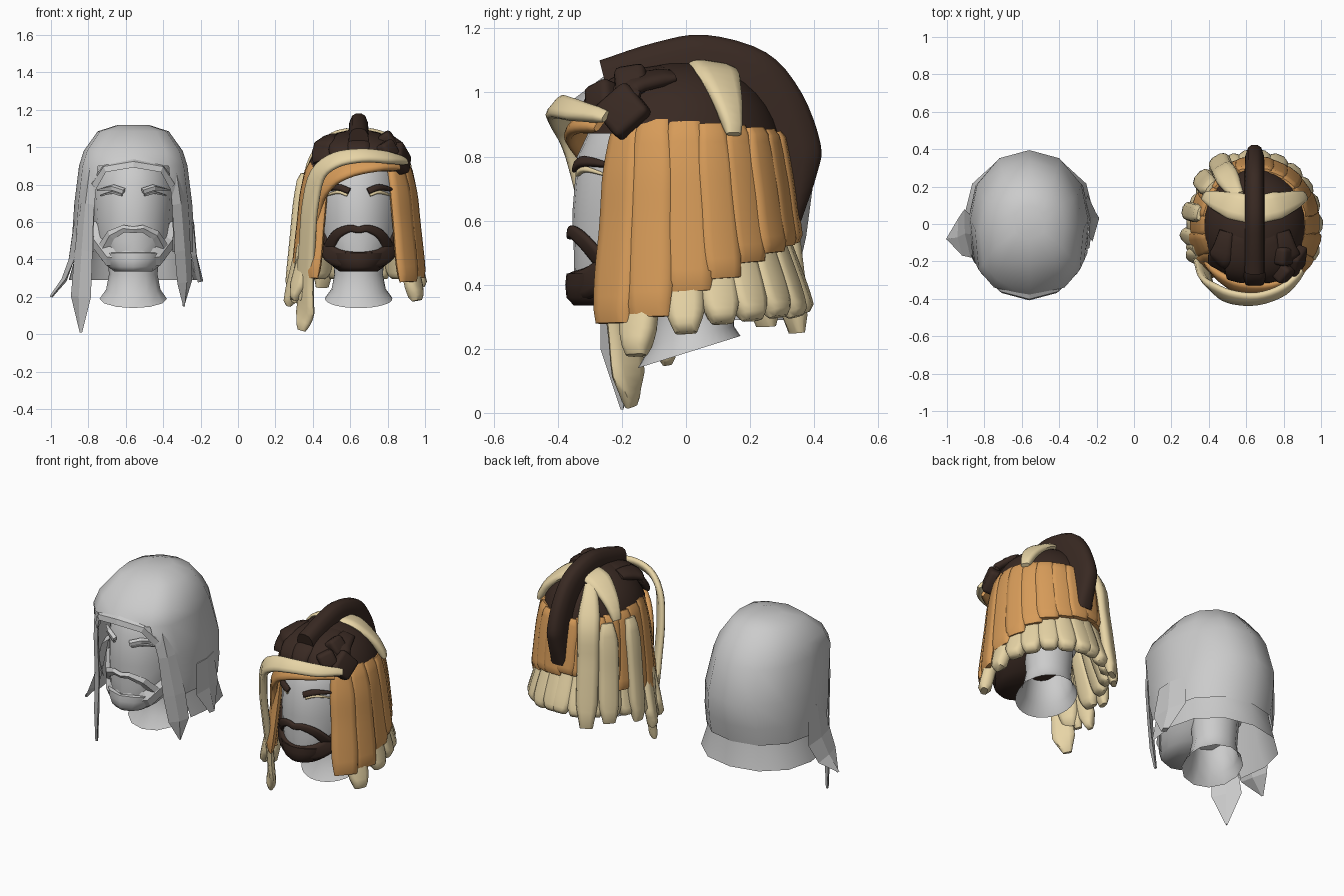
import bpy, math
from mathutils import Vector as V

if "Cube" in bpy.data.objects:
    bpy.data.objects.remove(bpy.data.objects["Cube"])

RX, LX = 0.645, -0.56          # centre lines of the two heads


def material(name, rgb):
    m = bpy.data.materials.new(name)
    m.diffuse_color = (*rgb, 1)
    m.use_nodes = True
    m.node_tree.nodes["Principled BSDF"].inputs["Base Color"].default_value = m.diffuse_color
    return m


BROWN = material("dark_brown", (0.04, 0.022, 0.016))
ORANGE = material("orange", (0.68, 0.33, 0.10))
CREAM = material("cream", (0.80, 0.66, 0.38))


def mesh(name, verts, faces, mat=None, smooth=True):
    me = bpy.data.meshes.new(name)
    me.from_pydata([tuple(v) for v in verts], [], faces)
    if smooth:
        me.shade_smooth()
        me.set_sharp_from_angle(angle=0.9)
    if mat:
        me.materials.append(mat)
    ob = bpy.data.objects.new(name, me)
    bpy.context.collection.objects.link(ob)
    return ob


def loft(name, rings, mat=None, smooth=True, caps=True):
    n = len(rings[0])
    verts = [p for r in rings for p in r]
    faces = [(i*n+j, i*n+(j+1) % n, (i+1)*n+(j+1) % n, (i+1)*n+j)
             for i in range(len(rings)-1) for j in range(n)]
    if caps:
        faces += [tuple(range(n))[::-1], tuple(range(len(verts)-n, len(verts)))]
    return mesh(name, verts, faces, mat, smooth)


def lerp(vals, u):
    k = min(int(u), len(vals)-2)
    return vals[k] + (vals[k+1]-vals[k])*(u-k)


def curve(pts, u):
    k = min(int(u), len(pts)-2)
    t = u-k
    b, c = pts[k], pts[k+1]
    a = pts[k-1] if k else b*2-c
    d = pts[k+2] if k+2 < len(pts) else c*2-b
    return 0.5*(b*2 + (c-a)*t + (a*2-b*5+c*4-d)*t*t + (b*3-a-c*3+d)*t**3)


def strand(name, pts, widths, thick, mat=None, cx=RX, n=10, sub=4, smooth=True, cz=0.62):
    """Flattened lock swept along points, its broad side facing away from the head."""
    pts = [V(p) for p in pts]
    c = V((cx, 0, cz))
    m = (len(pts)-1)*sub
    path = [curve(pts, i/sub) for i in range(m+1)]
    rings = []
    for i, p in enumerate(path):
        t = (path[min(i+1, m)]-path[max(i-1, 0)]).normalized()
        o = p-c
        o = (o-t*o.dot(t)).normalized()
        s = t.cross(o)
        w = lerp(widths, i/m*(len(widths)-1))/2
        h = thick/2*min(1, w*2/thick+0.2)
        if smooth and i in (0, m):
            h *= 0.5
        ring = []
        for j in range(n):
            a = 2*math.pi*j/n
            ca, sa = math.cos(a), math.sin(a)
            ring.append(p + s*w*math.copysign(abs(ca)**0.6, ca) + o*h*math.copysign(abs(sa)**0.7, sa))
        rings.append(ring)
    return loft(name, rings, mat, smooth)


# Head shape: height, centre y, half width, half depth
HEAD = [(0.34, -0.22, 0.09, 0.12), (0.40, -0.16, 0.16, 0.19), (0.50, -0.09, 0.205, 0.26),
        (0.62, -0.05, 0.22, 0.305), (0.80, -0.03, 0.23, 0.31), (0.95, -0.01, 0.20, 0.26),
        (1.03, 0.0, 0.11, 0.15), (1.05, 0.0, 0.02, 0.03)]


def oval(cx, z, cy, rx, ry, n, tilt=0.0):
    return [V((cx+rx*math.sin(2*math.pi*j/n), cy-ry*math.cos(2*math.pi*j/n),
               z-tilt*math.cos(2*math.pi*j/n))) for j in range(n)]


def face(cx, x, z, off=0.0):
    for a, b in zip(HEAD, HEAD[1:]):
        if z <= b[0]:
            t = max(0, (z-a[0])/(b[0]-a[0]))
            cy, rx, ry = [a[k]+(b[k]-a[k])*t for k in (1, 2, 3)]
            return (cx+x, cy-(ry+off)*math.sqrt(max(0.03, 1-(x/(rx+0.01))**2)), z)


# Heads, necks, brows and beards
for side, cx, n, sm in (("right", RX, 32, True), ("left", LX, 12, False)):
    loft(side+"_head", [oval(cx, *r, n) for r in HEAD])
    loft(side+"_neck", [oval(cx, 0.19, 0.01, 0.18, 0.16, n, 0.05), oval(cx, 0.24, 0.02, 0.145, 0.13, n, 0.03),
                        oval(cx, 0.32, 0.03, 0.13, 0.12, n), oval(cx, 0.46, 0.03, 0.14, 0.13, n)], caps=False)
    k, sub = (10, 4) if sm else (4, 1)
    mat, mat2 = (BROWN, CREAM) if sm else (None, None)
    kw = dict(cx=cx, n=k, sub=sub, smooth=sm)
    # beard: jaw cover plus a band up each cheek
    loft(side+"_beard_chin", [oval(cx, .335, -.23, .10, .12, n), oval(cx, .36, -.205, .135, .168, n),
                              oval(cx, .40, -.17, .17, .207, n), oval(cx, .435, -.145, .19, .228, n),
                              oval(cx, .44, -.14, .16, .19, n)], mat)
    jaw = [(-.21, .60), (-.195, .50), (-.13, .415), (0, .395), (.13, .415), (.195, .50), (.21, .60)]
    strand(side+"_beard", [face(cx, x, z, .002) for x, z in jaw],
           [.03, .09, .10, .09, .10, .09, .03], 0.04, mat, cz=.45, **kw)
    lip = [(-.165, .45), (-.12, .53), (-.05, .565), (0, .558), (.05, .565), (.12, .53), (.165, .45)]
    strand(side+"_moustache", [face(cx, x, z, .008) for x, z in lip],
           [.07, .055, .04, .035, .04, .055, .07], 0.025, mat, cz=.53, **kw)
    for s in (-1, 1):
        strand(side+"_brow", [face(cx, s*x, z, .012) for x, z in ((.05, .765), (.11, .785), (.19, .77))],
               [.035, .035, .012], 0.025, mat, **kw)
        strand(side+"_lower_brow", [face(cx, s*x, z, .006) for x, z in ((.06, .745), (.11, .76), (.175, .742))],
               [.018, .018, .008], 0.018, mat2, **kw)

# Right head: dark cap
dome = []
for i in range(9):
    e = math.radians(14+i*9.4)
    dome.append(oval(RX, 0.80+0.295*math.sin(e), -0.015, 0.288*math.cos(e)**.9, 0.315*math.cos(e)**.9, 32))
loft("dark_cap", dome, BROWN)
# Broad front sections of the cap
for x in (-.2, -.1, 0, .1, .2):
    d = math.sqrt(1-(x/.29)**2)
    strand("cap_section", [(RX+x, -.32*d, .90+.03*d), (RX+x*.97, -.27*d, .93+.07*d), (RX+x*.9, -.17, .97+.075*d),
                           (RX+x*.75, -.04, 1.01+.06*d)], [.10, .13, .13, .08], 0.045, BROWN)

# Crest along the middle
outer = [(-.27, 1.10), (-.1, 1.155), (.06, 1.18), (.25, 1.125), (.36, 1.0), (.42, .84), (.41, .75), (.36, .6)]
inner = [(-.25, 1.02), (-.1, 1.04), (.04, 1.06), (.15, 1.02), (.22, .95), (.27, .84), (.29, .75), (.32, .6)]
rings = []
for i in range(29):
    o = curve([V((0, *p)) for p in outer], i/4)
    q = curve([V((0, *p)) for p in inner], i/4)
    rings.append([(q+(o-q)*f)+V((RX+w, 0, 0)) for f, w in
                  ((0, -.055), (.6, -.05), (.9, -.035), (1, -.015), (1, .015), (.9, .035), (.6, .05), (0, .055))])
loft("crest", rings, BROWN)


# Curtain of locks around the right head
def wrap(deg, z, off=0.0):
    zs = [.2, .35, .55, .75, .9, 1.0, 1.08]
    rx = [.345, .33, .31, .29, .26, .215, .1]
    ry = [.385, .37, .335, .31, .28, .235, .1]
    k = next((i for i in range(6) if z <= zs[i+1]), 5)
    t = (z-zs[k])/(zs[k+1]-zs[k])
    a = math.radians(deg)
    return (RX+(rx[k]+(rx[k+1]-rx[k])*t+off)*math.sin(a),
            -(ry[k]+(ry[k+1]-ry[k])*t+off)*math.cos(a), z)


def hang(name, deg, top, bottom, widths, thick, mat, off=0.0, lean=0, tuck=0.0):
    pts = [wrap(deg+lean*f, top+(bottom-top)*f, off-tuck*(1-f)) for f in (0, .25, .5, .75, 1)]
    strand(name, pts, widths, thick, mat)


for s in (-1, 1):
    for i, (deg, low) in enumerate([(49, .28), (69, .30), (89, .38), (106, .42), (122, .47), (138, .50), (154, .52), (170, .53)]):
        w = .15 if i < 3 else .125
        hang("orange_lock", s*deg, .92-.006*i, low+.02*(s < 0), [w*.7, w*.9, w, w, w, w*1.05, w*1.05, w*.9],
             .05, ORANGE, .004*(i % 2), s*3)
    for i, (deg, low) in enumerate([(64, .18), (88, .25), (106, .28), (122, .29), (139, .30), (156, .30), (173, .31)]):
        hang("cream_dread", s*deg, .60, low, [.08, .10, .11, .12, .125, .12, .07], .075, CREAM, -.005, s*2, .055)
    # Cream strands over the crown
    strand("crown_strand", [(RX+s*.03, .08, 1.08), (RX+s*.12, .10, 1.055), (RX+s*.215, .13, .97), (RX+s*.27, .15, .87)],
           [.15, .15, .10, .05], .045, CREAM)

# Long cream strands at the back left
for deg, low, w in ((-148, .25, .125), (-128, .27, .12), (-100, .24, .10)):
    hang("long_cream_strand", deg, 1.05 if deg < -140 else .86, low, [.07, w, w, w, w, w, w*.6], .06, CREAM, .028)
for deg, low in ((-76, .15), (-60, .18)):
    hang("flared_dread", deg, .5, low, [.06, .09, .10, .10, .03], .06, CREAM, .03, -6, .04)

# Sweeping fringe
strand("cream_fringe", [(.90, -.25, .925), (.80, -.35, .945), (.66, -.40, .955), (.52, -.39, .93), (.425, -.345, .85),
                        (.385, -.30, .68), (.37, -.25, .48), (.36, -.20, .28), (.36, -.18, .12), (.34, -.17, .02)],
       [.04, .075, .085, .10, .11, .11, .11, .12, .13, .05], .04, CREAM)
strand("orange_fringe", [(.86, -.27, .90), (.74, -.335, .905), (.58, -.34, .875), (.47, -.29, .80), (.41, -.23, .66), (.40, -.2, .32)],
       [.05, .08, .10, .10, .09, .04], .04, ORANGE)
strand("left_front_dread", [(.35, -.14, .5), (.33, -.13, .3), (.30, -.12, .17)], [.08, .09, .04], .06, CREAM)

# Knots on the right temple
for p, size, rot in (((.865, -.195, .94), .135, (.75, -.25, -.35)), ((.80, -.17, 1.03), .10, (.2, -.6, -.2)),
                     ((.80, -.26, .98), .10, (.4, -.3, -.8))):
    bpy.ops.mesh.primitive_cube_add(size=1, location=p, rotation=rot)
    knot = bpy.context.object
    knot.name = "temple_knot"
    knot.scale = (.08, size, size)
    bpy.ops.object.transform_apply(location=False, rotation=False, scale=True)
    bev = knot.modifiers.new("bevel", "BEVEL")
    bev.width, bev.segments = .022, 3
    knot.data.materials.append(BROWN)
    knot.data.shade_smooth()

# Left head: low-poly hair shell with an open face and squared front corners
HALF = [(0, 1), (38, 1.06), (58, 1.10), (90, 1), (120, 1.02), (150, 1.02), (180, 1)]
RIM = HALF + [(360-a, f) for a, f in HALF[-2:0:-1]]


def shell(name, rows, gap_from, gap):
    n, verts, faces = 12, [], []
    for z, rx, yf, yb in rows:
        for deg, f in RIM:
            a = math.radians(deg)
            verts.append((LX+f*rx*math.sin(a), (yf+yb)/2-f*(yb-yf)/2*math.cos(a), z))
    for i in range(len(rows)-1):
        for j in range(n):
            if not (i >= gap_from and j in gap):
                faces.append((i*n+j, i*n+n+j, i*n+n+(j+1) % n, i*n+(j+1) % n))
    if gap_from:
        faces.append(tuple(range(n)))
    mesh(name, verts, faces)


shell("hair_shell", [(1.12, .08, -.08, .1), (1.085, .19, -.21, .2), (.98, .265, -.35, .29), (.90, .29, -.40, .34),
                     (.70, .315, -.35, .395), (.55, .325, -.32, .375), (.44, .32, -.28, .35)], 3, (0, 11))
shell("hair_skirt", [(.62, .27, -.25, .33), (.43, .305, -.27, .345), (.29, .345, -.26, .37)], 0, (0, 1, 10, 11))

# Left head: long front locks and pointed side wings
lk = dict(cx=LX, n=4, sub=1, smooth=False)
strand("left_front_lock", [(-.78, -.28, .90), (-.805, -.255, .7), (-.825, -.215, .45), (-.84, -.20, .2), (-.84, -.20, .01)],
       [.06, .10, .14, .17, .01], .03, **lk)
strand("right_front_lock", [(-.345, -.28, .90), (-.315, -.255, .7), (-.295, -.21, .45), (-.285, -.18, .28), (-.29, -.16, .15)],
       [.06, .10, .13, .12, .01], .03, **lk)
strand("left_wing", [(-.86, -.05, .6), (-.89, -.05, .4), (-.93, -.07, .29), (-1.0, -.08, .2)], [.2, .26, .2, .01], .03, **lk)
strand("right_wing", [(-.25, .03, .6), (-.235, .03, .42), (-.2, .03, .28)], [.2, .25, .06], .03, **lk)
strand("forehead_rim", [(-.77, -.29, .80), (-.71, -.35, .89), (-.56, -.39, .915), (-.41, -.35, .89), (-.35, -.29, .80)],
       [.07, .06, .06, .06, .07], .03, **lk)
